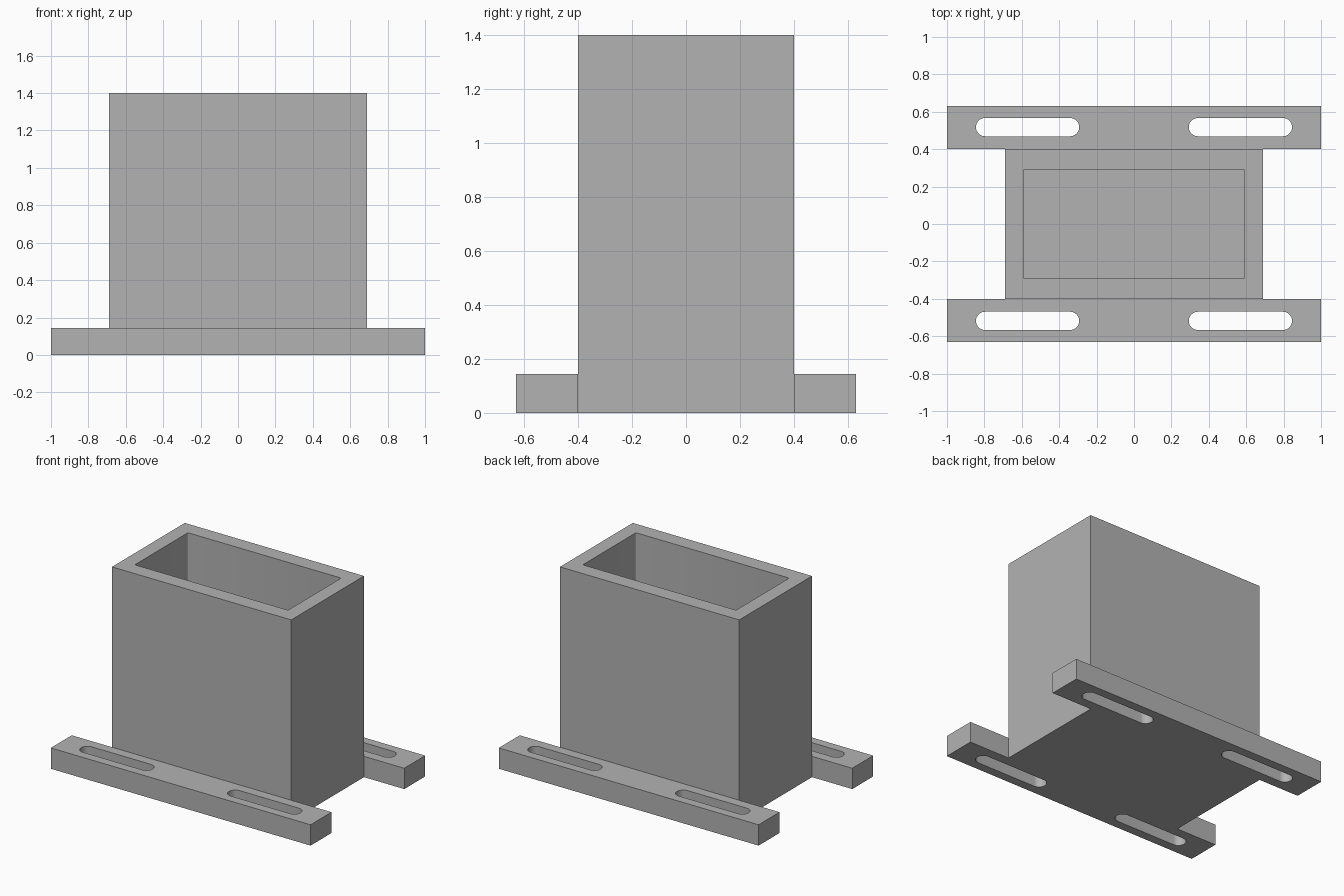
import bpy, bmesh, math
from mathutils import Vector

cube = bpy.data.objects.get("Cube")
if cube:
    bpy.data.objects.remove(cube, do_unlink=True)

WALL = 0.1
BOX_X, BOX_Y, BOX_Z = 0.69, 0.4, 1.4
FLANGE_Y, FLANGE_Z = 0.63, 0.145
SLOT_R = 0.049

grey = bpy.data.materials.new("plain grey")
grey.use_nodes = True
grey.diffuse_color = (0.45, 0.45, 0.45, 1)
grey.node_tree.nodes["Principled BSDF"].inputs["Base Color"].default_value = grey.diffuse_color


def prism(name, outline, z0, z1):
    """Extrude a counter-clockwise plan outline from z0 to z1."""
    bm = bmesh.new()
    base = bm.faces.new([bm.verts.new((x, y, z0)) for x, y in outline])
    top = bmesh.ops.extrude_face_region(bm, geom=[base])["geom"]
    bmesh.ops.translate(bm, vec=(0, 0, z1 - z0),
                        verts=[v for v in top if isinstance(v, bmesh.types.BMVert)])
    bmesh.ops.recalc_face_normals(bm, faces=bm.faces)
    mesh = bpy.data.meshes.new(name)
    bm.to_mesh(mesh)
    bm.free()
    mesh.materials.append(grey)
    obj = bpy.data.objects.new(name, mesh)
    bpy.context.collection.objects.link(obj)
    return obj


def rounded(cx, cy, hx, hy, r, steps):
    """Rounded rectangle outline; a slot when r equals hy."""
    pts = []
    for i, (sx, sy) in enumerate([(1, 1), (-1, 1), (-1, -1), (1, -1)]):
        for k in range(steps + 1):
            a = math.pi / 2 * (i + k / steps)
            p = Vector((cx + sx * (hx - r) + r * math.cos(a),
                        cy + sy * (hy - r) + r * math.sin(a)))
            if not pts or (p - pts[-1]).length > 1e-5:
                pts.append(p)
    if (pts[0] - pts[-1]).length < 1e-5:
        pts.pop()
    return pts


# Plan of the foot: two long flanges joined by the width of the box
quarter = [(BOX_X, BOX_Y), (1, BOX_Y), (1, FLANGE_Y)]
right = [(x, -y) for x, y in reversed(quarter)] + quarter
outline = right + [(-x, -y) for x, y in right]
body = prism("slotted_box", outline, 0, FLANGE_Z)

# Tall box, joined to the foot
box = prism("box_block", [(-BOX_X, -BOX_Y), (BOX_X, -BOX_Y), (BOX_X, BOX_Y), (-BOX_X, BOX_Y)],
            0, BOX_Z)

# Open cavity with slightly eased corners, and the four mounting slots
cutters = [prism("cavity_cutter",
                 rounded(0, 0, BOX_X - WALL, BOX_Y - WALL + 0.007 - 0.015, 0.008, 3),
                 WALL, BOX_Z + 0.2)]
for sx in (-1, 1):
    for sy in (-1, 1):
        cutters.append(prism("slot_cutter",
                             rounded(sx * 0.569, sy * 0.518, 0.276, SLOT_R, SLOT_R, 8),
                             -0.1, FLANGE_Z + 0.1))

for tool in [box] + cutters:
    tool.hide_render = True
    mod = body.modifiers.new(tool.name, "BOOLEAN")
    mod.operation = "UNION" if tool is box else "DIFFERENCE"
    mod.solver = "EXACT"
    mod.object = tool

# Bake the result and drop the helpers
bpy.context.view_layer.update()
baked = bpy.data.meshes.new_from_object(body.evaluated_get(bpy.context.evaluated_depsgraph_get()))
body.modifiers.clear()
body.data = baked
for tool in [box] + cutters:
    bpy.data.objects.remove(tool, do_unlink=True)

# Smooth slot ends, sharp edges elsewhere
bpy.ops.object.select_all(action="DESELECT")
body.select_set(True)
bpy.context.view_layer.objects.active = body
bpy.ops.object.shade_smooth_by_angle(angle=math.radians(35))
